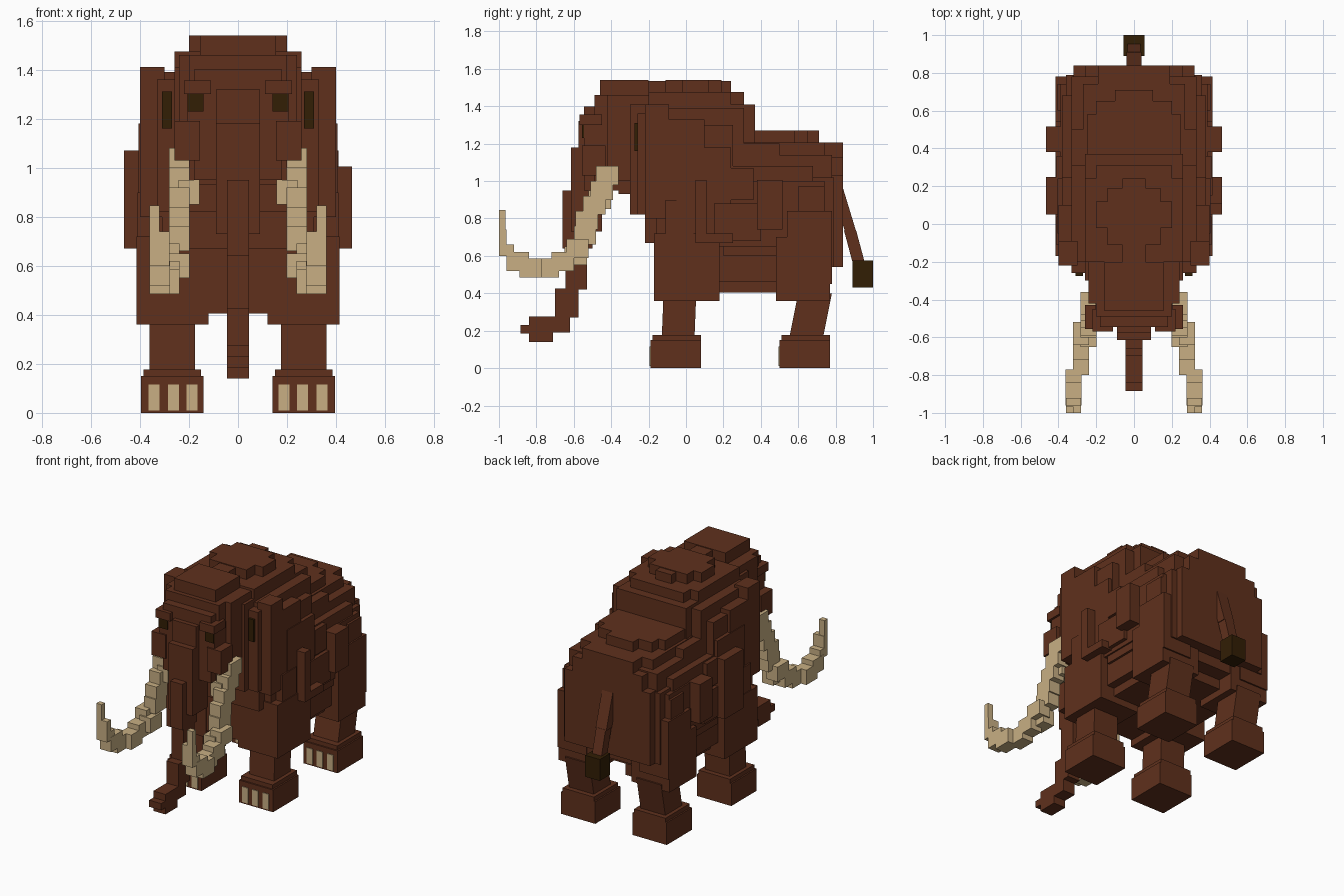
import bpy
import bmesh
from mathutils import Matrix, Vector

default_cube = bpy.data.objects.get("Cube")
if default_cube:
    bpy.data.objects.remove(default_cube, do_unlink=True)


def make_material(name, red, green, blue):
    material = bpy.data.materials.new(name)
    material.use_nodes = True
    colour = (red, green, blue, 1)
    material.diffuse_color = colour
    material.node_tree.nodes["Principled BSDF"].inputs["Base Color"].default_value = colour
    return material


brown = make_material("brown fur", .116, .03, .012)
ivory = make_material("ivory", .58, .43, .23)
dark = make_material("dark brown", .032, .013, .0015)


class Part:
    """A named object assembled from blocks."""

    def __init__(self, name, material):
        self.mesh = bpy.data.meshes.new(name)
        self.mesh.materials.append(material)
        self.object = bpy.data.objects.new(name, self.mesh)
        bpy.context.scene.collection.objects.link(self.object)

    def block(self, left, right, front, back, bottom, top, lean=0):
        bm = bmesh.new()
        bm.from_mesh(self.mesh)
        centre = Vector((left + right, front + back, bottom + top)) / 2
        size = Vector((right - left, back - front, top - bottom))
        matrix = Matrix.Translation(centre) @ Matrix.Diagonal(size.to_4d())
        new = bmesh.ops.create_cube(bm, size=1, matrix=matrix)["verts"]
        for vert in new:
            if vert.co.z < centre.z:
                vert.co.y += lean
        bm.to_mesh(self.mesh)
        bm.free()

    def slab(self, width, **extent):
        """Block centred on the body, reaching width to each side."""
        self.block(-width, width, **extent)

    def pair(self, inner, outer, **extent):
        """Block repeated on both sides."""
        self.block(inner, outer, **extent)
        self.block(-outer, -inner, **extent)


# Torso: terraced belly and flanks
torso = Part("torso", brown)
torso.slab(width=.24, front=-.14, back=.66, bottom=.405, top=.6)
torso.slab(width=.31, front=-.12, back=.76, bottom=.47, top=1.1)
torso.slab(width=.36, front=-.16, back=.79, bottom=.54, top=1.02)
torso.slab(width=.39, front=-.10, back=.74, bottom=.65, top=1.0)
torso.slab(width=.31, front=.10, back=.48, bottom=.405, top=.6)
torso.slab(width=.365, front=.10, back=.48, bottom=.46, top=.65)

# Rump: rounded off in steps towards the sides and the rear
rump = Part("rump", brown)
rump.slab(width=.32, front=.5, back=.84, bottom=.54, top=1.03)
rump.slab(width=.26, front=.5, back=.84, bottom=.6, top=1.13)
rump.slab(width=.19, front=.5, back=.84, bottom=.7, top=1.205)
rump.slab(width=.38, front=.2, back=.68, bottom=.6, top=1.08)
rump.slab(width=.33, front=.2, back=.78, bottom=.6, top=1.14)
rump.slab(width=.27, front=.2, back=.74, bottom=.9, top=1.205)
rump.slab(width=.25, front=.2, back=.58, bottom=1.1, top=1.27)
rump.slab(width=.2, front=.2, back=.65, bottom=1.1, top=1.27)
rump.slab(width=.1, front=.3, back=.71, bottom=1.1, top=1.27)
rump.slab(width=.33, front=.2, back=.5, bottom=1.1, top=1.2)

# Shoulder hump: stacked terraces
hump = Part("shoulder_hump", brown)
hump.slab(width=.38, front=-.16, back=.25, bottom=.9, top=1.3)
hump.slab(width=.33, front=-.2, back=.31, bottom=1.1, top=1.39)
hump.slab(width=.26, front=-.2, back=.37, bottom=1.1, top=1.41)
hump.slab(width=.26, front=-.2, back=.24, bottom=1.2, top=1.475)
hump.slab(width=.2, front=-.2, back=.31, bottom=1.2, top=1.475)
hump.slab(width=.2, front=-.02, back=.12, bottom=1.4, top=1.54)
hump.slab(width=.14, front=-.11, back=.19, bottom=1.4, top=1.54)
hump.slab(width=.06, front=-.2, back=.24, bottom=1.4, top=1.535)
hump.pair(inner=.3, outer=.4, front=-.22, back=-.09, bottom=.8, top=1.41)
hump.pair(inner=.3, outer=.4, front=-.12, back=.1, bottom=.8, top=1.33)
hump.pair(inner=.3, outer=.405, front=-.05, back=.24, bottom=.7, top=1.18)

# Neck and chest
chest = Part("neck_and_chest", brown)
chest.slab(width=.33, front=-.26, back=.05, bottom=.82, top=1.36)
chest.slab(width=.26, front=-.3, back=.05, bottom=.82, top=1.41)
chest.slab(width=.2, front=-.36, back=-.1, bottom=.93, top=1.2)
chest.slab(width=.31, front=-.22, back=.05, bottom=.67, top=.9)
chest.slab(width=.12, front=-.165, back=.05, bottom=.405, top=.7)

# Shaggy locks on the flanks
locks = Part("fur_locks", brown)
locks.pair(inner=.36, outer=.465, front=.38, back=.515, bottom=.74, top=1.005)
locks.pair(inner=.36, outer=.465, front=.05, back=.11, bottom=.67, top=1.005)
locks.block(.36, .465, front=.05, back=.25, bottom=.67, top=.72)
locks.block(-.465, -.36, front=.05, back=.25, bottom=.67, top=1.07)
locks.pair(inner=.36, outer=.415, front=.15, back=.4, bottom=.68, top=.88)
locks.pair(inner=.34, outer=.41, front=.24, back=.36, bottom=.9, top=1.07)

# Legs with fur skirts and block feet
legs = Part("legs", brown)
legs.pair(inner=.12, outer=.415, front=-.17, back=.18, bottom=.36, top=.72)
legs.pair(inner=.2, outer=.41, front=-.11, back=.04, bottom=.6, top=.9)
legs.pair(inner=.13, outer=.415, front=.48, back=.77, bottom=.36, top=.7)
legs.pair(inner=.2, outer=.415, front=.54, back=.78, bottom=.45, top=.84)
legs.pair(inner=.2, outer=.405, front=.6, back=.74, bottom=.7, top=.97)
legs.pair(inner=.175, outer=.36, front=-.12, back=.055, bottom=.15, top=.4, lean=-.01)
legs.pair(inner=.175, outer=.36, front=.6, back=.78, bottom=.15, top=.4, lean=-.05)

feet = Part("feet", brown)
toes = Part("toenails", ivory)
for heel in (.08, .77):
    toe = heel - .27
    feet.pair(inner=.14, outer=.395, front=toe, back=heel, bottom=0, top=.15)
    feet.pair(inner=.15, outer=.385, front=toe + .01, back=heel, bottom=.1, top=.178)
    for nail in (.165, .24, .32):
        toes.pair(nail, nail + .045, front=toe - .005, back=toe + .003, bottom=.01, top=.115)

# Head, brows and cheeks
head = Part("head", brown)
head.slab(width=.24, front=-.42, back=-.05, bottom=1.0, top=1.46)
head.slab(width=.2, front=-.49, back=-.1, bottom=.95, top=1.46)
head.slab(width=.155, front=-.46, back=-.2, bottom=1.3, top=1.54)
head.slab(width=.18, front=-.545, back=-.3, bottom=.95, top=1.4)
head.slab(width=.205, front=-.545, back=-.3, bottom=1.15, top=1.33)
head.pair(inner=.11, outer=.22, front=-.57, back=-.45, bottom=1.3, top=1.355)
head.pair(inner=.155, outer=.26, front=-.555, back=-.43, bottom=1.03, top=1.19)

eyes = Part("eyes", dark)
eyes.pair(inner=.14, outer=.205, front=-.555, back=-.546, bottom=1.23, top=1.3)
ears = Part("ear_hollows", dark)
ears.pair(inner=.27, outer=.31, front=-.275, back=-.25, bottom=1.16, top=1.31)

# Trunk hanging down and curling forward
trunk = Part("trunk", brown)
trunk.slab(width=.09, front=-.575, back=-.45, bottom=.85, top=1.32)
trunk.slab(width=.09, front=-.615, back=-.45, bottom=.73, top=1.18)
trunk.slab(width=.045, front=-.66, back=-.5, bottom=.64, top=.95)
trunk.slab(width=.045, front=-.645, back=-.53, bottom=.42, top=.7)
trunk.slab(width=.045, front=-.7, back=-.575, bottom=.27, top=.425)
trunk.slab(width=.045, front=-.84, back=-.62, bottom=.19, top=.275)
trunk.slab(width=.045, front=-.84, back=-.71, bottom=.14, top=.2)
trunk.slab(width=.045, front=-.885, back=-.8, bottom=.185, top=.23)

# Tusks: overlapping blocks along a curve, then an upright tip
tusks = Part("tusks", ivory)
tusk_path = [(.24, -.42, 1.03), (.24, -.45, .95), (.2, -.46, .9), (.24, -.49, .87),
             (.24, -.53, .79), (.24, -.54, .71), (.28, -.58, .64), (.24, -.59, .6),
             (.28, -.66, .57), (.28, -.74, .535), (.32, -.83, .535), (.32, -.9, .57)]
for x, y, z in tusk_path:
    tusks.pair(x - .042, x + .042, front=y - .06, back=y + .06,
               bottom=z - .05, top=z + .05)
tusks.pair(inner=.28, outer=.36, front=-1, back=-.92, bottom=.6, top=.66)
tusks.pair(inner=.28, outer=.36, front=-1, back=-.96, bottom=.6, top=.74)
tusks.pair(inner=.32, outer=.36, front=-1, back=-.965, bottom=.7, top=.845)

# Tail swinging back to a dark tuft
tail = Part("tail", brown)
tail.slab(width=.04, front=.78, back=.84, bottom=.73, top=.96, lean=.07)
tail.slab(width=.035, front=.845, back=.91, bottom=.53, top=.735, lean=.055)
tuft = Part("tail_tuft", dark)
tuft.slab(width=.055, front=.89, back=1, bottom=.43, top=.575)
